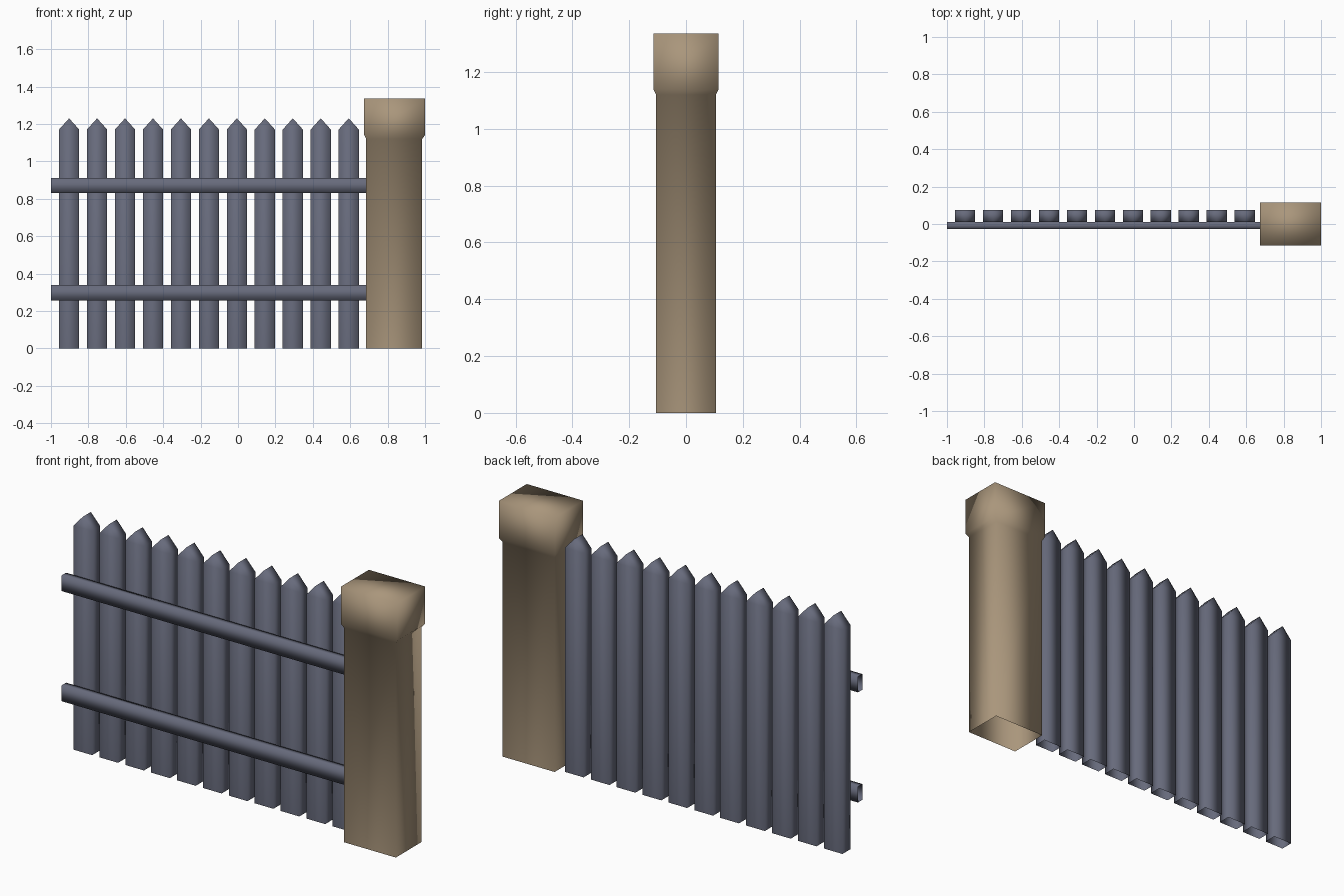
import bpy, bmesh

if "Cube" in bpy.data.objects:
    bpy.data.objects.remove(bpy.data.objects["Cube"])


def material(name, rgb):
    m = bpy.data.materials.new(name)
    m.diffuse_color = (*rgb, 1)
    m.use_nodes = True
    m.node_tree.nodes["Principled BSDF"].inputs["Base Color"].default_value = m.diffuse_color
    return m


SLATE = material("slate paint", (0.135, 0.145, 0.2))
STONE = material("tan stone", (0.40, 0.305, 0.2))


def loft(name, rings, mat, cap_end=False):
    """Smooth-shaded skin through rings of points; ends stay open unless capped."""
    bm = bmesh.new()
    loops = [[bm.verts.new(p) for p in ring] for ring in rings]
    for a, b in zip(loops, loops[1:]):
        n = len(a)
        for i in range(n):
            j = (i + 1) % n
            bm.faces.new((a[i], a[j], b[j], b[i]))
    if cap_end:
        bm.faces.new(loops[-1])
    bmesh.ops.recalc_face_normals(bm, faces=bm.faces)
    for f in bm.faces:
        f.smooth = True
    me = bpy.data.meshes.new(name)
    bm.to_mesh(me)
    bm.free()
    me.materials.append(mat)
    ob = bpy.data.objects.new(name, me)
    bpy.context.collection.objects.link(ob)
    return ob


def rect(x0, x1, y0, y1, z):
    return [(x0, y0, z), (x1, y0, z), (x1, y1, z), (x0, y1, z)]


# Gate post: shaft, small flare, block cap, open underneath
shaft = (0.685, 0.985, -0.105, 0.105)
block = (0.675, 1.0, -0.115, 0.115)
loft("post", [rect(*shaft, 0), rect(*shaft, 1.12),
              rect(*block, 1.14), rect(*block, 1.335)], STONE, cap_end=True)


# Pickets: hollow boards with a gabled tip
def picket(x):
    w, y0, y1, shoulder, tip = 0.054, 0.01, 0.076, 1.17, 1.23
    bm_rings = [
        # front outline and back outline share the same five points
        [(x - w, y, 0), (x - w, y, shoulder), (x, y, tip),
         (x + w, y, shoulder), (x + w, y, 0)] for y in (y0, y1)]
    ob = loft("picket", bm_rings, SLATE)
    bm = bmesh.new()
    bm.from_mesh(ob.data)
    bm.verts.ensure_lookup_table()
    v = bm.verts
    # open the underside, then close the front and back boards
    bottom = [f for f in bm.faces if all(q.co.z < 0.001 for q in f.verts)]
    bmesh.ops.delete(bm, geom=bottom, context='FACES_ONLY')
    for k in (0, 5):
        for ids in ((0, 1, 3, 4), (1, 2, 3)):
            bm.faces.new([v[k + i] for i in ids]).smooth = True
    bmesh.ops.recalc_face_normals(bm, faces=bm.faces)
    bm.to_mesh(ob.data)
    bm.free()


for i in range(11):
    picket(-0.903 + i * 0.1495)

# Rails: open-ended box tubes running into the post
for name, z0, z1 in (("lower_rail", 0.255, 0.338), ("upper_rail", 0.83, 0.912)):
    loft(name, [[(x, -0.026, z0), (x, 0.01, z0), (x, 0.01, z1), (x, -0.026, z1)]
                for x in (-1.0, 0.69)], SLATE)
